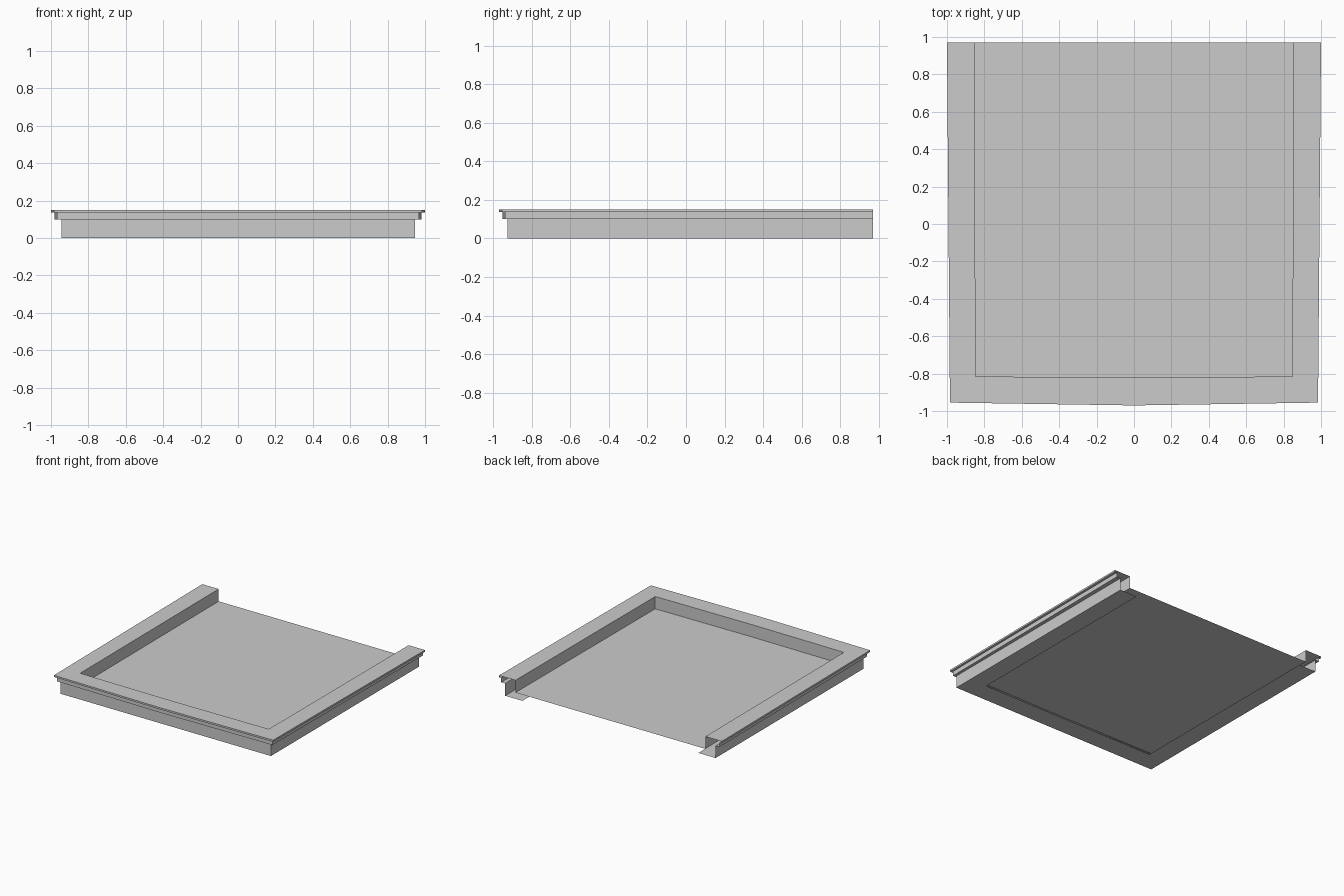
import bpy

if "Cube" in bpy.data.objects:
    bpy.data.objects.remove(bpy.data.objects["Cube"], do_unlink=True)

BACK = 0.97

grey = bpy.data.materials.new("plain grey")
grey.use_nodes = True
colour = (0.6, 0.6, 0.6, 1)
grey.diffuse_color = colour
grey.node_tree.nodes["Principled BSDF"].inputs["Base Color"].default_value = colour


def u_path(x_back, x_front, y_corner, y_mid, z):
    """U-shaped outline, open at the back, with a faintly bowed front."""
    return [(-x_back, BACK, z), (-x_front, y_corner, z), (0, y_mid, z),
            (x_front, y_corner, z), (x_back, BACK, z)]


def add_part(name, verts, faces):
    mesh = bpy.data.meshes.new(name)
    mesh.from_pydata(verts, [], faces)
    mesh.materials.append(grey)
    obj = bpy.data.objects.new(name, mesh)
    bpy.context.collection.objects.link(obj)
    return obj


def loft(name, *rings):
    """Skin consecutive outlines with flat strips."""
    n = len(rings[0])
    verts = [p for ring in rings for p in ring]
    faces = [(r * n + i, (r + 1) * n + i, (r + 1) * n + i + 1, r * n + i + 1)
             for r in range(len(rings) - 1) for i in range(n - 1)]
    return add_part(name, verts, faces)


# Horizontal outlines shared by neighbouring parts
inner = (0.853, 0.847, -0.815, -0.822)
lip = (1.0, 0.984, -0.955, -0.97)
tier = (0.98, 0.967, -0.94, -0.952)
body = (0.945, 0.945, -0.927, -0.927)
flange = (0.79, 0.79, -0.765, -0.765)
FLOOR, TOP, LIP, TIER = 0.05, 0.15, 0.136, 0.10

# Recessed floor panel
add_part("floor_panel", u_path(*inner, FLOOR), [range(5)])

# Inner wall, flat rim and overhanging lip
loft("inner_wall", u_path(*inner, FLOOR), u_path(*inner, TOP))
loft("top_rim", u_path(*inner, TOP), u_path(*lip, TOP),
     u_path(*lip, LIP), u_path(*tier, LIP))

# Stepped moulding below the lip
loft("moulding", u_path(*tier, LIP), u_path(*tier, TIER), u_path(*body, TIER))

# Outer wall and the flange folded in underneath
loft("outer_wall", u_path(*body, TIER), u_path(*body, 0))
loft("bottom_flange", u_path(*body, 0), u_path(*flange, 0))
